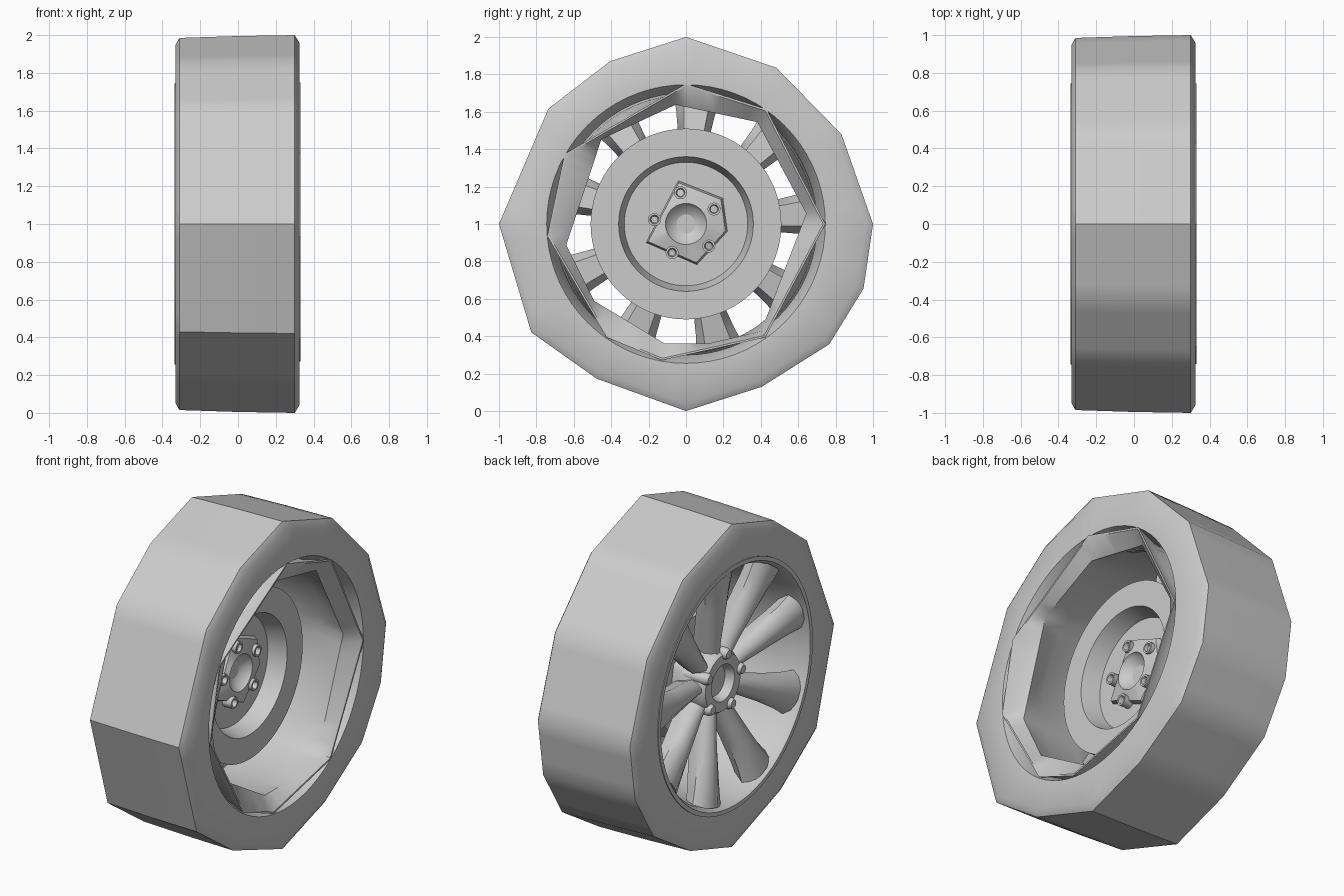
import bpy, bmesh
from math import sin, cos, radians, pi

if "Cube" in bpy.data.objects:
    bpy.data.objects.remove(bpy.data.objects["Cube"])

SEG = 72  # 5 degree steps, so facet corners fall exactly on samples


def facets(corners):
    """Radius function of an irregular polygon given as {angle: radius}."""
    pts = sorted((a % 360, r) for a, r in corners.items())

    def radius(a):
        a %= 360
        for i, (a0, r0) in enumerate(pts):
            a1, r1 = pts[(i + 1) % len(pts)]
            span, d = (a1 - a0) % 360, (a - a0) % 360
            if d < span:
                s, t = radians(d), radians(span)
                return r0 * r1 * sin(t) / (r0 * sin(s) + r1 * sin(t - s))
    return radius


def scaled(f, k):
    return lambda a: f(a) * k


def finish(name, bm, angle=35):
    bmesh.ops.remove_doubles(bm, verts=bm.verts, dist=0.0005)
    bmesh.ops.recalc_face_normals(bm, faces=bm.faces)
    me = bpy.data.meshes.new(name)
    bm.to_mesh(me)
    bm.free()
    ob = bpy.data.objects.new(name, me)
    bpy.context.collection.objects.link(ob)
    bpy.ops.object.select_all(action='DESELECT')
    ob.select_set(True)
    bpy.context.view_layer.objects.active = ob
    bpy.ops.object.shade_smooth_by_angle(angle=radians(angle))
    return ob


def loft(bm, rings, closed=False, caps=False):
    vs = [[bm.verts.new(p) for p in ring] for ring in rings]
    n = len(vs[0])
    pairs = list(zip(vs, vs[1:])) + ([(vs[-1], vs[0])] if closed else [])
    for a, b in pairs:
        for i in range(n):
            j = (i + 1) % n
            bm.faces.new((a[i], a[j], b[j], b[i]))
    if caps:
        bm.faces.new(vs[0])
        bm.faces.new(vs[-1])


def lathe(name, profile, closed=True, cy=0, cz=1, seg=SEG, angle=35):
    """Turn (x, radius) points round the x axis; radius may be a function."""
    bm = bmesh.new()
    rings = []
    for x, r in profile:
        ring = []
        for i in range(seg):
            a = 360 * i / seg
            q = r(a) if callable(r) else r
            ring.append((x, cy + q * cos(radians(a)), cz + q * sin(radians(a))))
        rings.append(ring)
    loft(bm, rings, closed)
    return finish(name, bm, angle)


# tyre: round bead, coarse faceted tread
tread = facets({90: 1, 60: .965, 30: .96, 0: 1, -20: 1.01, -40: 1, -65: .96,
                -90: 1, -120: .955, -145: 1.01, 180: 1, 140: .96, 115: .96})
lathe("tyre", [(-.22, .70), (-.33, .745), (-.33, scaled(tread, .95)),
               (-.31, scaled(tread, .985)), (0, scaled(tread, .995)), (.30, tread),
               (.325, scaled(tread, .96)), (.325, .745), (.22, .70)])

# rim: round outer lip, faceted inner lip
lip = facets({90: .75, 55: .75, 0: .745, -55: .74, -100: .74, -125: .74,
              185: .745, 150: .75})
lip_in = facets({95: .64, 55: .665, 5: .645, -55: .70, -80: .65, -100: .65,
                 -140: .64, 190: .65, 135: .64})
lathe("rim", [(-.335, .745), (-.335, .72), (-.30, .70), (-.15, .685), (.10, .665),
              (.26, lip_in), (.33, scaled(lip, .985)), (.33, lip),
              (.25, scaled(lip, .97)), (.10, .69), (-.20, .71)])

# nine flared spokes with a rounded outer face
bm = bmesh.new()
for k in range(9):
    t = radians(5 + 40 * k)
    rings = []
    # radius, half width, outer face x, back x
    for r, w, xf, xb in ((.10, .035, -.22, -.08), (.25, .06, -.24, -.09),
                         (.45, .08, -.28, -.13), (.60, .105, -.305, -.16),
                         (.70, .13, -.32, -.18)):
        mid = xf * .55 + xb * .45
        sect = [(-w, mid), (-w * .75, xf + .025), (-w * .25, xf), (w * .25, xf),
                (w * .75, xf + .025), (w, mid), (w * .6, xb), (-w * .6, xb)]
        rings.append([(x, r * cos(t) - s * sin(t), 1 + r * sin(t) + s * cos(t))
                      for s, x in sect])
    loft(bm, rings, caps=True)
finish("spokes", bm, 50)

# hub: faceted inboard pad with a conical bore, dished outboard face
pad = facets({100: .235, 35: .24, -10: .225, -75: .225, 205: .235})
lathe("hub", [(-.06, 0), (.0, .10), (.02, .11), (.0, scaled(pad, .95)), (-.03, pad),
              (-.12, .20), (-.22, .19), (-.25, .17), (-.25, .11), (-.20, .09),
              (-.20, 0)], closed=False)

# brake disc with a stepped centre
lathe("brake_disc", [(-.03, 0), (-.03, .33), (.08, .36), (.08, .51), (.04, .51),
                     (.04, .38), (-.05, .35), (-.05, 0)], closed=False)

# five wheel bolts, hollow ended, both sides of the hub
for k in range(5):
    a = radians(28 + 72 * k)
    lathe("wheel_bolt", [(-.27, 0), (-.27, .025), (-.25, .035), (.03, .035),
                         (.03, .024), (.0, .018), (.0, 0)], closed=False,
          cy=.17 * cos(a), cz=1 + .17 * sin(a), seg=12)
